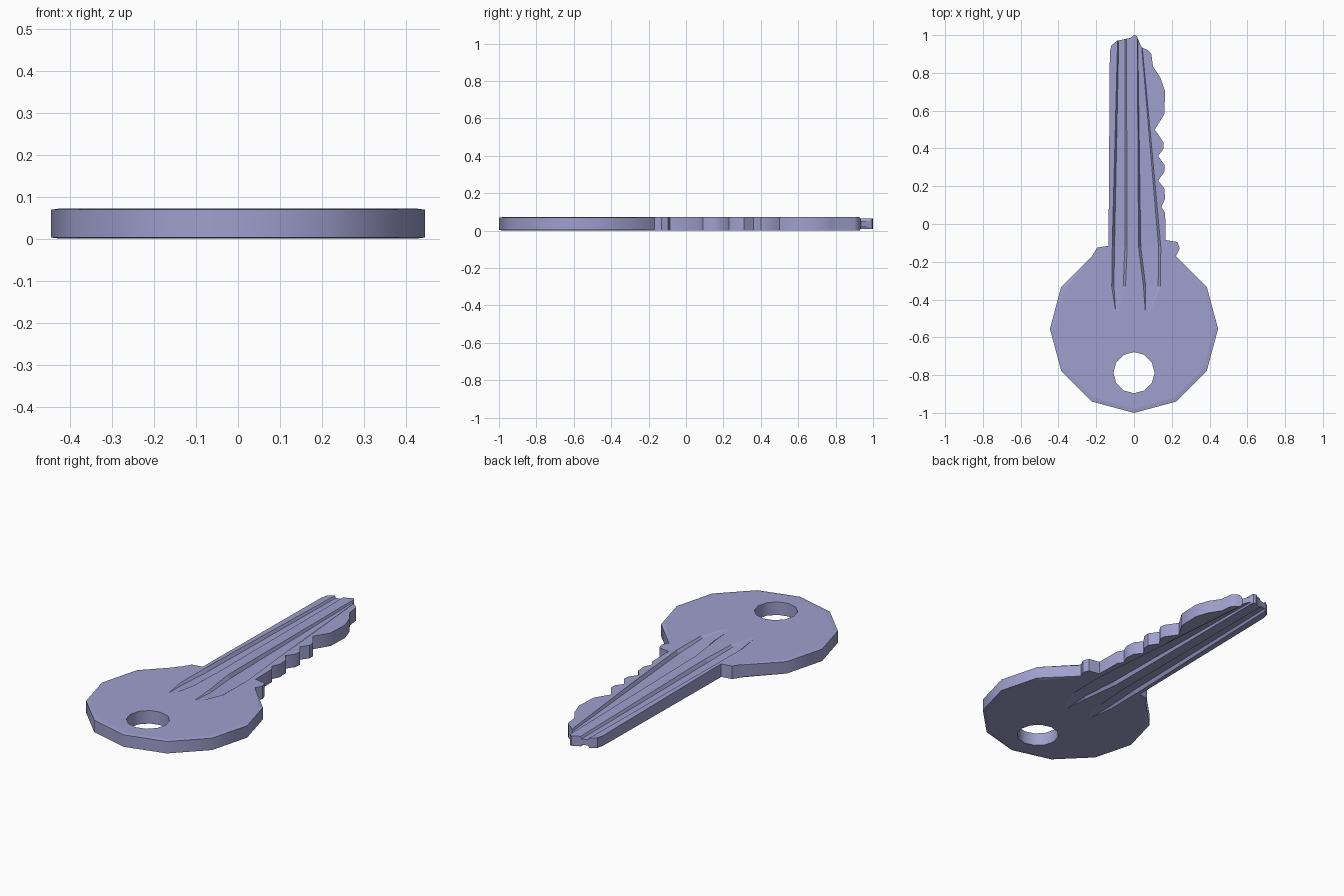
import bpy, bmesh, math

if "Cube" in bpy.data.objects:
    bpy.data.objects.remove(bpy.data.objects["Cube"])

T = 0.072          # key thickness
HEAD_Y, HEAD_R = -0.555, 0.445


def make_object(name, bm):
    bmesh.ops.recalc_face_normals(bm, faces=bm.faces[:])
    mesh = bpy.data.meshes.new(name)
    bm.to_mesh(mesh)
    bm.free()
    ob = bpy.data.objects.new(name, mesh)
    bpy.context.collection.objects.link(ob)
    return ob


def cut(target, cutter):
    mod = target.modifiers.new("cut", 'BOOLEAN')
    mod.operation, mod.solver, mod.object = 'DIFFERENCE', 'EXACT', cutter
    bpy.context.view_layer.objects.active = target
    bpy.ops.object.modifier_apply(modifier=mod.name)
    bpy.data.objects.remove(cutter)


# Outline: twelve-sided bow, shoulders, toothed blade edge, tip, plain edge
bow = [(HEAD_R * math.cos(math.radians(a)), HEAD_Y + HEAD_R * math.sin(math.radians(a)))
       for a in range(120, 421, 30)]
blade = [(0.242, -0.13), (0.23, -0.095), (0.167, -0.085), (0.165, 0.06), (0.145, 0.09),
         (0.165, 0.135), (0.16, 0.19), (0.128, 0.23), (0.16, 0.275), (0.163, 0.31),
         (0.128, 0.36), (0.157, 0.4), (0.157, 0.43), (0.11, 0.5), (0.16, 0.58),
         (0.165, 0.7), (0.14, 0.775), (0.1, 0.835), (0.092, 0.9), (0.075, 0.92),
         (0.04, 0.935), (0.015, 0.995), (0.0, 1.0), (-0.02, 0.985), (-0.09, 0.97),
         (-0.12, 0.945), (-0.128, 0.91), (-0.135, -0.115), (-0.195, -0.125)]
bm = bmesh.new()
face = bm.faces.new([bm.verts.new((x, y, 0)) for x, y in bow + blade])
ext = bmesh.ops.extrude_face_region(bm, geom=[face])
bmesh.ops.translate(bm, vec=(0, 0, T), verts=[v for v in ext['geom'] if isinstance(v, bmesh.types.BMVert)])

# Shallow sloping border round the bow
rim = [e for e in bm.edges if all(v.co.y < -0.165 for v in e.verts)
       and abs(e.verts[0].co.z - e.verts[1].co.z) < 0.01]
bmesh.ops.bevel(bm, geom=rim, offset=0.022, segments=1, affect='EDGES')
for v in bm.verts:
    if 0.001 < v.co.z < T - 0.001:
        v.co.z = 0.003 if v.co.z < T / 2 else T - 0.003
key = make_object("key", bm)

# Ring hole
bm = bmesh.new()
bmesh.ops.create_cone(bm, cap_ends=True, segments=12, radius1=0.109, radius2=0.109, depth=0.4)
bmesh.ops.translate(bm, vec=(0, -0.787, 0), verts=bm.verts[:])
cut(key, make_object("hole_cutter", bm))


# Lengthwise grooves, lofted from sections (y, left x, right x, depth)
def groove(name, sections, top):
    bm = bmesh.new()
    rings = []
    for y, x0, x1, d in sections:
        s = min((x1 - x0) * 0.2, 0.012)
        pts = [(x0, 0.03), (x0, 0.0), (x0 + s, -d), (x1 - s, -d), (x1, 0.0), (x1, 0.03)]
        rings.append([bm.verts.new((x, y, T + h if top else -h)) for x, h in pts])
    for a, b in zip(rings, rings[1:]):
        for i in range(6):
            j = (i + 1) % 6
            bm.faces.new((a[i], a[j], b[j], b[i]))
    bm.faces.new(rings[0])
    bm.faces.new(rings[-1][::-1])
    return make_object(name, bm)


grooves = {
    # wide relief that thins the blade towards the tip
    "relief": [(1.05, -0.2, 0.045, 0.009), (-0.15, -0.2, 0.15, -0.001)],
    "left": [(1.05, -0.09, -0.036, 0.02), (-0.12, -0.115, -0.036, 0.018),
             (-0.33, -0.118, -0.045, 0.009), (-0.48, -0.10, -0.08, -0.001)],
    "right": [(1.05, 0.015, 0.035, 0.02), (-0.12, 0.024, 0.142, 0.018),
              (-0.33, 0.05, 0.14, 0.009), (-0.48, 0.055, 0.08, -0.001)],
}
for top in (True, False):
    for name, sections in grooves.items():
        cut(key, groove(name + "_groove_cutter", sections, top))

# Smooth edge wall, flat broad faces
key.select_set(True)
bpy.context.view_layer.objects.active = key
bpy.ops.object.shade_smooth_by_angle(angle=math.radians(35))
for p in key.data.polygons:
    p.use_smooth = abs(p.normal.z) < 0.3

# Blue-grey metal
mat = bpy.data.materials.new("blue_grey_metal")
mat.diffuse_color = (0.35, 0.35, 0.62, 1)
mat.use_nodes = True
mat.node_tree.nodes["Principled BSDF"].inputs["Base Color"].default_value = mat.diffuse_color
key.data.materials.clear()
key.data.materials.append(mat)
